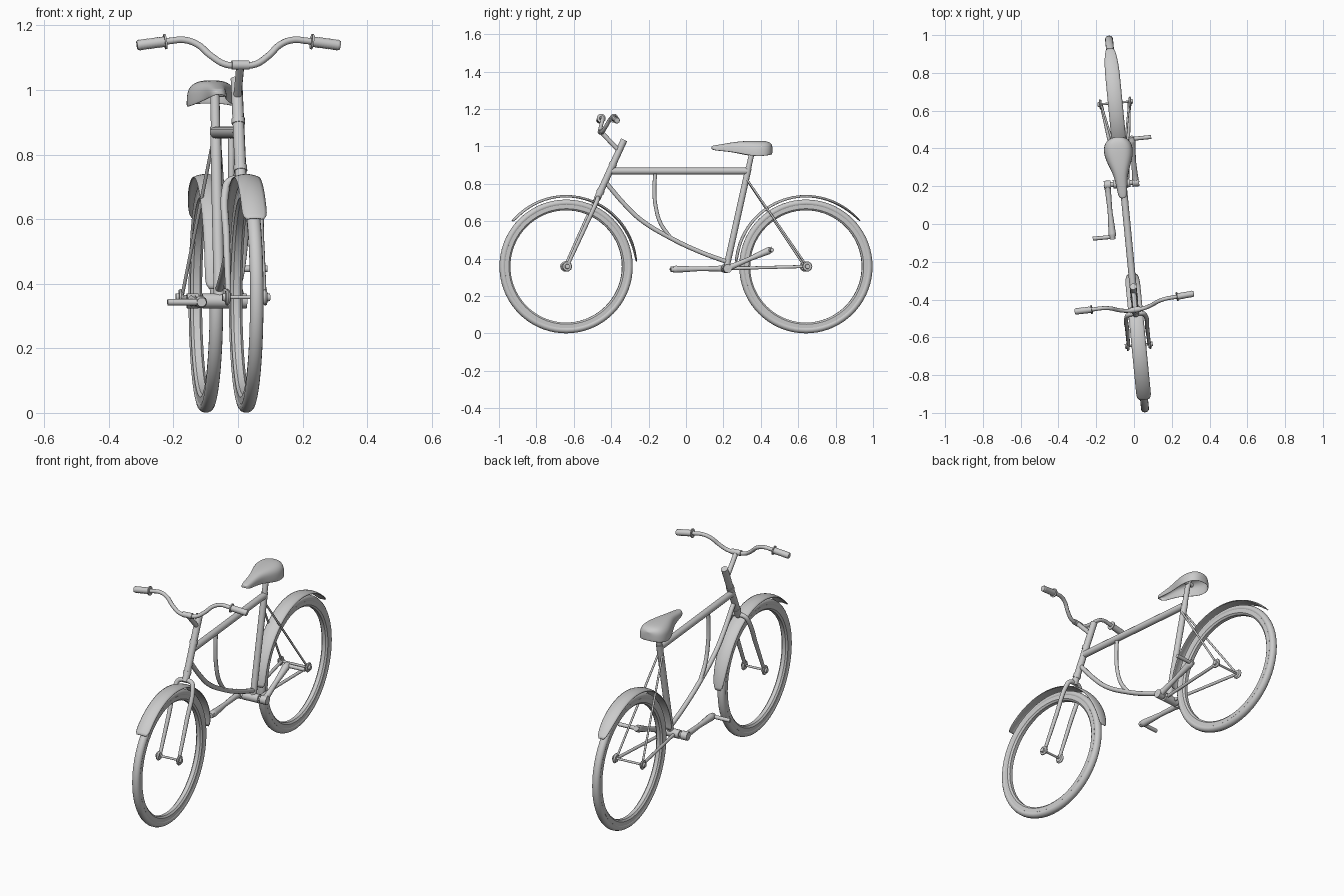
import bpy, bmesh
from math import sin, cos, pi, radians, sqrt
from mathutils import Matrix, Vector

if "Cube" in bpy.data.objects:
    bpy.data.objects.remove(bpy.data.objects["Cube"])

# the whole bicycle stands slightly turned on the grid
PLACE = Matrix.Translation((-0.037, 0, 0)) @ Matrix.Rotation(0.097, 4, 'Z')
WY, WZ, R = 0.644, 0.358, 0.358          # wheel position and radius
FRONT, REAR = (0, -WY, WZ), (0, WY, WZ)


def finish(name, me, mat=Matrix(), angle=40):
    ob = bpy.data.objects.new(name, me)
    bpy.context.collection.objects.link(ob)
    me.transform(PLACE @ mat)
    for o in bpy.context.selected_objects:
        o.select_set(False)
    ob.select_set(True)
    bpy.context.view_layer.objects.active = ob
    bpy.ops.object.shade_smooth_by_angle(angle=radians(angle))
    return ob


def tube(name, pts, r, radii=None, smooth=True, mat=Matrix(), sides=3):
    """Round tube along points, with optional radius factor per point."""
    cu = bpy.data.curves.new(name, 'CURVE')
    cu.dimensions = '3D'
    cu.bevel_depth, cu.bevel_resolution, cu.use_fill_caps = r, sides, True
    cu.resolution_u = 8
    curved = smooth and len(pts) > 2
    sp = cu.splines.new('BEZIER' if curved else 'POLY')
    store = sp.bezier_points if curved else sp.points
    store.add(len(pts) - 1)
    for i, (p, c) in enumerate(zip(store, pts)):
        if curved:
            p.co = c
            p.handle_left_type = p.handle_right_type = 'AUTO'
        else:
            p.co = (*c, 1)
        p.radius = radii[i] if radii else 1
    tmp = bpy.data.objects.new(name, cu)
    bpy.context.collection.objects.link(tmp)
    me = bpy.data.meshes.new_from_object(tmp.evaluated_get(bpy.context.evaluated_depsgraph_get()))
    bpy.data.objects.remove(tmp)
    return finish(name, me, mat)


def grid_mesh(name, rows, close_u=False, close_v=False):
    bm = bmesh.new()
    vs = [[bm.verts.new(p) for p in row] for row in rows]
    n, m = len(rows), len(rows[0])
    for i in range(n if close_u else n - 1):
        for j in range(m if close_v else m - 1):
            a, b = (i + 1) % n, (j + 1) % m
            bm.faces.new((vs[i][j], vs[a][j], vs[a][b], vs[i][b]))
    bmesh.ops.recalc_face_normals(bm, faces=bm.faces)
    me = bpy.data.meshes.new(name)
    bm.to_mesh(me)
    bm.free()
    return me


def ring(name, profile, centre, seg=72):
    """Spin a closed (x, radius) profile around the wheel axle."""
    rows = [[(x, r * cos(2 * pi * i / seg), r * sin(2 * pi * i / seg)) for x, r in profile]
            for i in range(seg)]
    return finish(name, grid_mesh(name, rows, True, True), Matrix.Translation(centre))


def fender(name, centre, back, front):
    """Arched strip over the wheel, tapering towards its back end."""
    rows, n = [], 60
    for i in range(n + 1):
        t = i / n
        ub, uf = min(1, t / 0.22), min(1, (1 - t) / 0.05)
        w = 0.038 * (0.35 + 0.65 * sqrt(1 - (1 - ub) ** 2)) * (0.7 + 0.3 * sqrt(1 - (1 - uf) ** 2))
        a = radians(back + (front - back) * t)
        row = []
        for k in range(-4, 5):
            s = k / 4 * w / 0.038
            rad = 0.380 - 0.009 * s * s
            row.append((0.038 * s, rad * cos(a), rad * sin(a)))
        rows.append(row)
    ob = finish(name, grid_mesh(name, rows), Matrix.Translation(centre))
    so = ob.modifiers.new('thickness', 'SOLIDIFY')
    so.thickness, so.offset = 0.004, 0


# wheels, axles and fenders
tyre = [(0.021 * cos(2 * pi * k / 14), R - 0.0185 + 0.0185 * sin(2 * pi * k / 14)) for k in range(14)]
rim = [(-0.018, 0.330), (-0.018, 0.309), (-0.010, 0.300), (0.010, 0.300), (0.018, 0.309), (0.018, 0.330)]
for label, c, half, arc in (('front', FRONT, 0.062, (4, 140)), ('rear', REAR, 0.082, (40, 176))):
    ring(label + '_tyre', tyre, c)
    ring(label + '_rim', rim, c)
    tube(label + '_axle', [(-half, c[1], WZ), (half, c[1], WZ)], 0.006)
    fender(label + '_fender', c, *arc)
    for s in (-1, 1):
        tube(label + '_axle_nut', [(s * (half + d), c[1], WZ) for d in (-0.011, -0.003, 0.002, 0.003, 0.012)],
             0.027, (0.75, 1, 0.9, 0.5, 0.45), False)

# steering axis, head tube and fork
AX = Vector((0, 0.418, 0.908)).normalized()
axis = lambda t, x=0: tuple(Vector(FRONT) + AX * t + Vector((x, 0, 0)))
tube('head_tube', [axis(0.395), axis(0.745)], 0.018, sides=4)
for t in (0.44, 0.60):
    tube('head_collar', [axis(t - 0.009), axis(t + 0.009)], 0.021, sides=4)
side = [(0.055, 0), (0.053, 0.2), (0.049, 0.368), (0.037, 0.395)]
path = [axis(t, -x) for x, t in side] + [axis(0.402)] + [axis(t, x) for x, t in reversed(side)]
tube('fork', path, 0.011, (0.8, 1, 1.1, 1.1, 1.2, 1.1, 1.1, 1, 0.8))

# stem and handlebar, steered slightly
BAR = Vector((0, -0.456, 1.077))
tube('stem', [(0, -0.352, 0.968), tuple(BAR)], 0.0125)
STEER = Matrix.Translation(BAR) @ Matrix.Rotation(0.053, 4, 'Z')
half_bar = [(0.045, 0.001, 0.002), (0.09, 0.012, 0.029), (0.13, 0.027, 0.064),
            (0.17, 0.034, 0.078), (0.215, 0.035, 0.075), (0.312, 0.038, 0.062)]
bar = [(-x, y, z) for x, y, z in reversed(half_bar)] + [(0, 0, 0)] + half_bar
tube('handlebar', bar, 0.0105, mat=STEER)
tube('handlebar_clamp', [(-0.027, 0, 0), (0.027, 0, 0)], 0.015, mat=STEER)
A, B = Vector(half_bar[-2]), Vector(half_bar[-1])
for s in (-1, 1):
    n = 22
    place = [A.lerp(B, 0.12 + 0.94 * i / n) for i in range(n + 1)]
    tube('grip', [(s * p.x, p.y, p.z) for p in place], 0.0175,
         [0.92 if i % 2 else 1 for i in range(n)] + [0.8], False, STEER)
    fl = [A.lerp(B, t) for t in (0.12, 0.18)]
    tube('grip_flange', [(s * p.x, p.y, p.z) for p in fl], 0.024, mat=STEER, sides=4)

# frame tubes
BY, BZ = 0.216, 0.347
seat_line = lambda z: (0, BY + (z - BZ) * 0.223, z)
tube('top_tube', [(0, -0.40, 0.868), (0, 0.328, 0.868)], 0.0185, sides=4)
tube('seat_tube', [seat_line(0.35), seat_line(0.885)], 0.017, sides=4)
tube('seat_post', [seat_line(0.83), seat_line(1.005)], 0.0145, sides=4)
tube('curved_down_tube', [(0, -0.425, 0.80), (0, -0.33, 0.69), (0, -0.246, 0.61), (0, -0.09, 0.514),
                          (0, 0.075, 0.436), (0, 0.222, 0.382)], 0.0125)
tube('curved_brace', [(0, -0.165, 0.86), (0, -0.17, 0.77), (0, -0.163, 0.68), (0, -0.137, 0.59),
                      (0, -0.085, 0.514)], 0.0105)
for s in (-1, 1):
    tube('chain_stay', [(s * 0.025, BY + 0.01, BZ), (s * 0.075, WY, WZ)], 0.0085)
    tube('seat_stay', [(s * 0.012, 0.325, 0.825), (s * 0.075, WY, WZ)], 0.0055)

# bottom bracket, cranks and pedals
MX = -0.008
tube('bottom_bracket', [(MX - 0.045, BY, BZ), (MX + 0.045, BY, BZ)], 0.023, sides=4)
tube('crank_spindle', [(MX - 0.09, BY, BZ), (MX + 0.09, BY, BZ)], 0.013)
for s, py, pz in ((-1, -0.06, 0.343), (1, 0.446, 0.446)):
    x = MX + s * 0.075
    c0, c1 = Vector((x, BY, BZ)), Vector((x, py, pz))
    tube('crank', [tuple(c0.lerp(c1, t)) for t in (-0.05, 0, 0.15, 0.5, 0.85, 0.95, 1.05)], 0.018,
         (0.8, 1.1, 0.85, 0.7, 1.0, 1.1, 0.8))
    tube('crank_boss', [(x - 0.018, BY, BZ), (x + 0.018, BY, BZ)], 0.023, sides=4)
    tube('pedal', [(x - s * 0.015, py, pz), (x + s * 0.105, py, pz)], 0.0105)

# saddle: lofted shell, open below (y, half width, edge z, top z)
sections = [(0.137, 0.001, 0.986, 0.998), (0.139, 0.015, 0.984, 1.002), (0.155, 0.025, 0.978, 1.006),
            (0.20, 0.029, 0.974, 1.013), (0.26, 0.037, 0.967, 1.024), (0.315, 0.060, 0.954, 1.029),
            (0.375, 0.080, 0.945, 1.031), (0.425, 0.075, 0.949, 1.030), (0.452, 0.053, 0.954, 1.022),
            (0.463, 0.026, 0.957, 1.008), (0.464, 0.001, 0.957, 1.004)]
rows = []
for y, w, zb, zt in sections:
    row = []
    for k in range(-6, 7):
        a = k / 6 * pi / 2
        sx = (abs(sin(a)) ** 0.75) * (1 if k > 0 else -1)
        row.append((w * sx + MX, y, zb + (zt - zb) * abs(cos(a)) ** 0.55))
    rows.append(row)
seat = finish('seat', grid_mesh('seat', rows), angle=80)
weld = seat.modifiers.new('close_ends', 'WELD')
weld.merge_threshold = 0.0025
so = seat.modifiers.new('thickness', 'SOLIDIFY')
so.thickness, so.offset = 0.005, -1
sub = seat.modifiers.new('smooth', 'SUBSURF')
sub.levels = sub.render_levels = 2
tube('seat_clamp', [(-0.03, 0.36, 0.99), (0.03, 0.36, 0.99)], 0.012)
